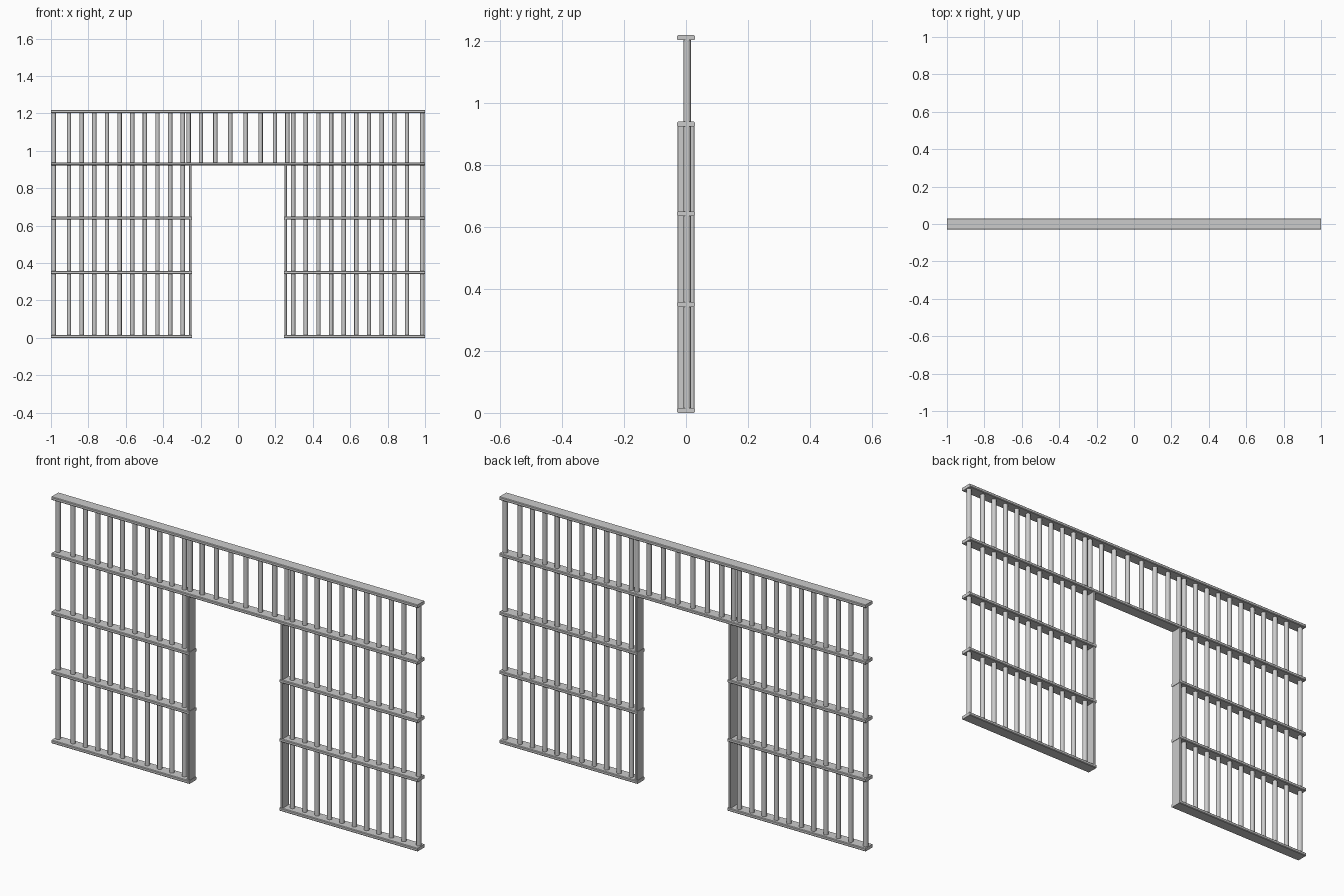
import bpy, bmesh
from mathutils import Matrix, Vector

if "Cube" in bpy.data.objects:
    bpy.data.objects.remove(bpy.data.objects["Cube"])

BAR_Y, BAR_R = 0.004, 0.0115
RAIL_D, RAIL_T = 0.058, 0.016


def finish(bm, name):
    me = bpy.data.meshes.new(name)
    bm.to_mesh(me)
    bm.free()
    ob = bpy.data.objects.new(name, me)
    bpy.context.collection.objects.link(ob)
    return ob


def beam(name, lo, hi, axis, chamfer=0.003):
    """Flat beam with the edges along its length chamfered."""
    bm = bmesh.new()
    lo, hi = Vector(lo), Vector(hi)
    bmesh.ops.create_cube(bm, size=1, matrix=Matrix.Translation((lo + hi) / 2)
                          @ Matrix.Diagonal((*(hi - lo), 1)))
    edges = [e for e in bm.edges
             if abs((e.verts[0].co - e.verts[1].co)[axis]) > 1e-4]
    bmesh.ops.bevel(bm, geom=edges, offset=chamfer, segments=1, affect='EDGES')
    return finish(bm, name)


def bar(name, x, z0, z1):
    """Round upright bar."""
    bm = bmesh.new()
    bmesh.ops.create_cone(bm, cap_ends=True, segments=12, radius1=BAR_R, radius2=BAR_R,
                          depth=z1 - z0, matrix=Matrix.Translation((x, BAR_Y, (z0 + z1) / 2)))
    for f in bm.faces:
        f.smooth = len(f.verts) == 4
    for e in bm.edges:
        e.smooth = all(f.smooth for f in e.link_faces)
    finish(bm, name)


def rail(name, x0, x1, z):
    beam(name, (x0, -RAIL_D / 2, z - RAIL_T / 2), (x1, RAIL_D / 2, z + RAIL_T / 2), 0)


# Full-width rails
rail("top_rail", -1, 1, 1.210)
rail("lintel_rail", -1, 1, 0.931)

for s, side in ((-1, "left"), (1, "right")):
    # Side panel rails
    for label, z in (("bottom", 0.008), ("lower", 0.350), ("middle", 0.642)):
        a, b = sorted((s * 0.247, s))
        rail(f"{side}_{label}_rail", a, b, z)
    # Flat door jamb
    a, b = sorted((s * 0.249, s * 0.262))
    beam(f"{side}_door_jamb", (a, -0.027, 0.008), (b, 0.027, 0.931), 2, 0.002)
    # Full-height bars
    for i, x in enumerate([0.295 + 0.0676 * k for k in range(10)] + [0.985]):
        bar(f"{side}_bar_{i}", s * x, 0.008, 1.210)
    # Short bars over the doorway
    for i, x in enumerate((0.041, 0.121, 0.198, 0.264)):
        bar(f"{side}_short_bar_{i}", s * x, 0.931, 1.210)
